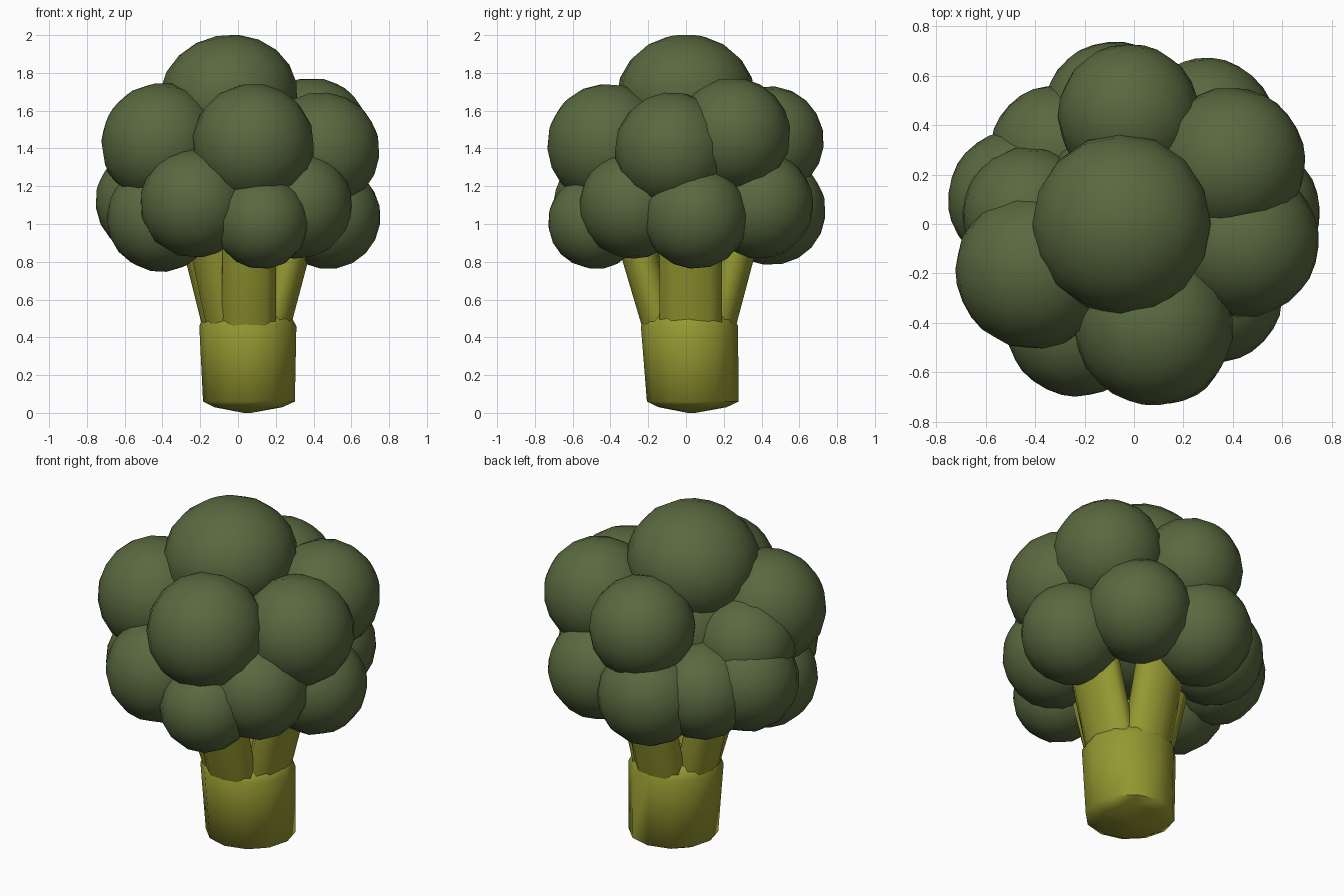
import bpy, bmesh, math
from mathutils import Vector

if "Cube" in bpy.data.objects:
    bpy.data.objects.remove(bpy.data.objects["Cube"])


def material(name, rgb):
    m = bpy.data.materials.new(name)
    m.diffuse_color = (*rgb, 1)
    m.use_nodes = True
    m.node_tree.nodes["Principled BSDF"].inputs["Base Color"].default_value = m.diffuse_color
    return m


GREEN = material("floret green", (0.100, 0.139, 0.050))
YELLOW = material("stalk yellow green", (0.300, 0.315, 0.031))


def finish(name, bm, mat, angle):
    bmesh.ops.recalc_face_normals(bm, faces=bm.faces)
    me = bpy.data.meshes.new(name)
    bm.to_mesh(me)
    bm.free()
    ob = bpy.data.objects.new(name, me)
    bpy.context.collection.objects.link(ob)
    me.materials.append(mat)
    bpy.ops.object.select_all(action='DESELECT')
    ob.select_set(True)
    bpy.context.view_layer.objects.active = ob
    bpy.ops.object.shade_smooth_by_angle(angle=math.radians(angle))


def ball(name, x, y, z, r, flat=1.0):
    """Floret bud whose pole leans outward; flat squashes it along that pole."""
    bm = bmesh.new()
    bmesh.ops.create_uvsphere(bm, u_segments=16, v_segments=10, radius=r)
    bmesh.ops.scale(bm, verts=bm.verts, vec=(1, 1, flat))
    axis = Vector((x, y, 0.25))
    rot = Vector((0, 0, 1)).rotation_difference(axis).to_matrix()
    bmesh.ops.rotate(bm, verts=bm.verts, matrix=rot)
    bmesh.ops.translate(bm, verts=bm.verts, vec=(x, y, z))
    finish(name, bm, GREEN, 60)


def tube(name, rings, sides=12, angle=0.0):
    """Skin (x, y, z, radial radius, tangential radius) rings and cap both ends."""
    bm = bmesh.new()
    c, s = math.cos(angle), math.sin(angle)
    loops = []
    for x, y, z, ra, rb in rings:
        loop = []
        for i in range(sides):
            t = 2 * math.pi * i / sides
            u, v = ra * math.cos(t), rb * math.sin(t)
            loop.append(bm.verts.new((x + u * c - v * s, y + u * s + v * c, z)))
        loops.append(loop)
    for a, b in zip(loops, loops[1:]):
        for i in range(sides):
            j = (i + 1) % sides
            bm.faces.new((a[i], a[j], b[j], b[i]))
    bm.faces.new(loops[0][::-1])
    bm.faces.new(loops[-1])
    finish(name, bm, YELLOW, 65)


# Crown bud, and a hidden core that closes the gaps between florets
ball("crown_floret", -0.05, 0.0, 1.675, 0.367, 0.89)
ball("floret_core", 0.0, 0.0, 1.3, 0.42)

# Upper ring of florets
upper = [(-0.41, -0.19, 1.43, 0.32, 0.97), (0.08, -0.41, 1.42, 0.325),
         (0.44, -0.07, 1.39, 0.31), (0.39, 0.25, 1.47, 0.305),
         (-0.02, 0.44, 1.44, 0.29), (-0.42, 0.04, 1.30, 0.275)]
for i, f in enumerate(upper):
    ball(f"upper_floret_{i + 1}", *f)

# Lower ring of florets
lower = [(-0.23, -0.41, 1.11, 0.29), (0.125, -0.48, 1.01, 0.25),
         (0.32, -0.28, 1.10, 0.285), (0.475, 0.05, 1.04, 0.28),
         (0.29, 0.39, 1.10, 0.285), (-0.08, 0.45, 1.07, 0.29),
         (-0.31, 0.29, 1.09, 0.275), (-0.47, 0.10, 1.12, 0.285),
         (-0.41, -0.16, 1.03, 0.285)]
for i, f in enumerate(lower):
    ball(f"lower_floret_{i + 1}", *f)

# Main stalk with a bluntly rounded cut end
tube("main_stalk", [(0.05, 0.03, 0.0, 0.02, 0.02), (0.055, 0.035, 0.03, 0.18, 0.18),
                    (0.058, 0.036, 0.06, 0.243, 0.243),
                    (0.052, 0.018, 0.46, 0.257, 0.257),
                    (0.05, 0.02, 0.53, 0.22, 0.22)])

# Branches splaying up from the stalk: angle, half width, reach at three heights
branches = [(0, 0.175, 0.235, 0.32, 0.38), (90, 0.15, 0.245, 0.33, 0.39),
            (178, 0.14, 0.245, 0.325, 0.39), (222, 0.13, 0.25, 0.34, 0.40),
            (272, 0.15, 0.265, 0.36, 0.42)]
THICK = 0.10
for i, (deg, w, r0, r1, r2) in enumerate(branches):
    a = math.radians(deg)
    rings = []
    for z, reach, k in ((0.30, 0.20, 0.85), (0.48, r0, 1.0), (0.80, r1, 1.0), (1.05, r2, 1.0)):
        off = reach - THICK * k
        rings.append((0.05 + off * math.cos(a), 0.025 + off * math.sin(a), z, THICK * k, w * k))
    tube(f"branch_{i + 1}", rings, 10, a)
